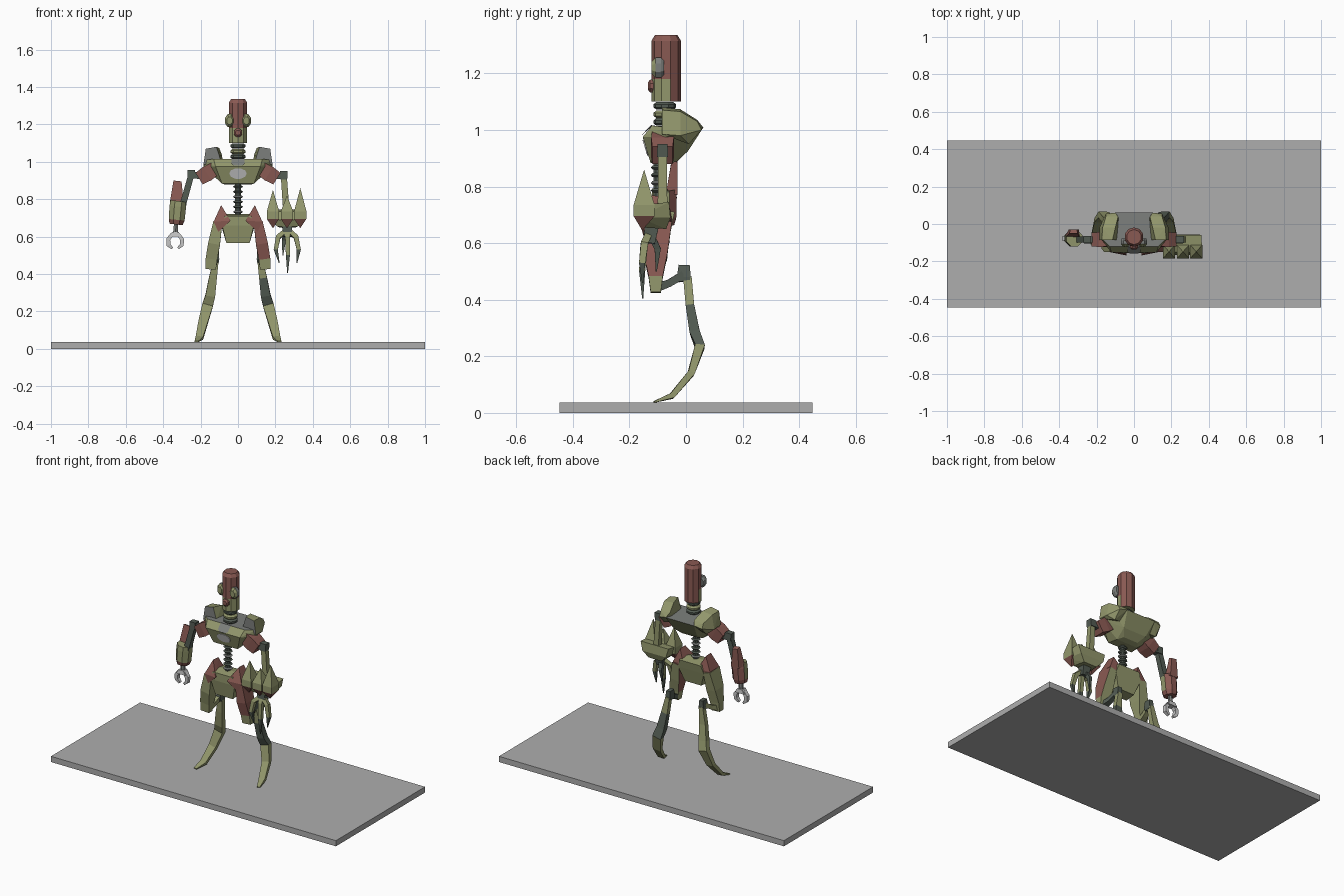
import bpy, bmesh, math
from mathutils import Vector

COL = {"slab grey": (.42, .42, .42), "olive": (.29, .31, .15), "rust red": (.25, .10, .085),
       "dark green grey": (.085, .105, .085), "mid grey": (.2, .21, .2), "pale grey": (.58, .58, .58)}
NAMES = list(COL)
MATS = []
for n, c in COL.items():
    m = bpy.data.materials.new(n)
    m.diffuse_color = (*c, 1)
    MATS.append(m)
O, R, D, G, P = "olive", "rust red", "dark green grey", "mid grey", "pale grey"


def finish(name, bm, rule):
    """rule: a colour, or a function of face centre and normal giving one"""
    bmesh.ops.recalc_face_normals(bm, faces=bm.faces)
    bm.normal_update()
    me = bpy.data.meshes.new(name)
    for m in MATS:
        me.materials.append(m)
    for f in bm.faces:
        c = rule(f.calc_center_median(), f.normal) if callable(rule) else rule
        f.material_index = NAMES.index(c)
    bm.to_mesh(me)
    bm.free()
    ob = bpy.data.objects.new(name, me)
    bpy.context.collection.objects.link(ob)
    return ob


def hull(name, pts, rule):
    bm = bmesh.new()
    for p in pts:
        bm.verts.new(p)
    bmesh.ops.convex_hull(bm, input=bm.verts)
    bmesh.ops.dissolve_limit(bm, angle_limit=.01, verts=bm.verts, edges=bm.edges)
    return finish(name, bm, rule)


def loft(name, st, rule, sides=4):
    """stations (x, y, z, half width, half depth) joined into a tube"""
    bm = bmesh.new()
    rings = []
    for i, s in enumerate(st):
        t = (Vector(st[min(i + 1, len(st) - 1)][:3]) - Vector(st[max(i - 1, 0)][:3])).normalized()
        ax = Vector((1, 0, 0)) if abs(t.x) < .8 else Vector((0, 1, 0))
        u = (ax - t * ax.dot(t)).normalized()
        v = t.cross(u)
        k = math.sqrt(2) if sides == 4 else 1
        ring = []
        for j in range(sides):
            a = 2 * math.pi * (j + .5) / sides
            ring.append(bm.verts.new(Vector(s[:3]) + u * s[3] * k * math.cos(a) + v * s[4] * k * math.sin(a)))
        rings.append(ring)
    for a, b in zip(rings, rings[1:]):
        for j in range(sides):
            k = (j + 1) % sides
            bm.faces.new((a[j], a[k], b[k], b[j]))
    bm.faces.new(rings[0])
    bm.faces.new(rings[-1])
    return finish(name, bm, rule)


def both(pts):
    return [(s * x, y, z) for x, y, z in pts for s in (-1, 1)]


# Base slab
hull("base_slab", [(x, y, z) for x in (-1, 1) for y in (-.447, .447) for z in (0, .036)], "slab grey")

# Head, eyes, nose and ringed neck
loft("head", [(0, -.07, 1.10, .052, .052), (0, -.07, 1.18, .052, .052), (0, -.07, 1.315, .052, .052),
              (0, -.07, 1.335, .04, .04)],
     lambda c, n: O if c.z < 1.18 and c.y < -.06 else R, 10)
for s in (-1, 1):
    x = s * .045
    loft("eye", [(x, -.078, 1.22, .022, .027), (x, -.088, 1.22, .026, .038), (x, -.108, 1.22, .026, .038),
                 (x, -.122, 1.22, .016, .022)], lambda c, n: O if n.y < -.5 else G, 8)
loft("nose", [(0, -.11, 1.155, .024, .026), (0, -.127, 1.155, .022, .024), (0, -.135, 1.155, .014, .014)], R, 8)
for i, z in enumerate((1.015, 1.042, 1.072)):
    loft("neck_ring", [(0, -.075, z, .032, .03), (0, -.075, z + .008, .043, .04), (0, -.075, z + .018, .043, .04),
                       (0, -.075, z + .027, .03, .03)], (D, O, D)[i], 10)

# Bowl shaped chest with painted spots
hull("chest", both([(.13, -.12, 1.015), (.18, -.07, 1.01), (.17, .0, 1.01), (.1, .062, 1.01),
                    (.12, -.153, .975), (.185, -.07, .975), (.085, -.125, .883), (.075, -.06, .88),
                    (.05, -.03, .89), (.08, .007, .925)]),
     lambda c, n: G if n.z > .9 else O)
# chest spot lies along the sloping front face
hull("chest_spot", [(.047 * math.cos(a), d - .153 + (.975 - z) * .305, z)
                    for a in [i * math.pi / 5 for i in range(10)]
                    for z in [.937 + .029 * math.sin(a)] for d in (-.004, .004)], P)
hull("collar_spot", both([(.035, -.151, .988), (.035, -.122, 1.018), (.02, -.159, .979), (.025, -.118, 1.014)]), G)
for s in (-1, 1):
    # Raised shoulder guard sloping to the back
    hull("shoulder_guard", [(s * x, y, z) for x, y, z in
         [(.09, -.085, 1.0), (.115, -.085, 1.08), (.172, -.085, 1.07), (.185, -.085, .985),
          (.10, -.02, 1.073), (.168, -.02, 1.065), (.185, -.02, .98), (.085, .04, 1.035), (.15, .04, 1.03),
          (.10, .06, 1.01), (.15, .055, 1.0), (.15, .01, .95), (.08, .0, .96)]],
         lambda c, n: G if n.y < -.8 else O)
    # Rust shoulder joint
    loft("shoulder_joint", [(s * .12, -.083, .965, .037, .036), (s * .165, -.083, .937, .04, .042),
                            (s * .208, -.083, .91, .036, .036)], R)

# Spine of stacked rings
loft("spine_core", [(0, -.1, .70, .016, .016), (0, -.1, .89, .016, .016)], D, 8)
for i in range(6):
    z = .725 + i * .027
    loft("spine_ring", [(0, -.1, z, .02, .02), (0, -.1, z + .007, .029, .026), (0, -.1, z + .014, .02, .02)],
         D if i % 3 else G, 8)

# Pelvis bowl and hips
hull("pelvis", both([(.07, -.155, .71), (.085, -.1, .72), (.075, -.04, .71), (.085, -.155, .66), (.09, -.05, .66),
                     (.062, -.14, .565), (.058, -.07, .57)]), O)
for s in (-1, 1):
    hull("hip_joint", [(s * x, y, z) for x, y, z in
         [(.09, -.12, .768), (.09, -.07, .765), (.13, -.15, .68), (.13, -.055, .68), (.04, -.168, .685),
          (.05, -.045, .685), (.105, -.15, .625), (.105, -.06, .625)]], R)
    # Thigh guard, rust on the right leg
    loft("thigh", [(s * .108, -.1, .675, .024, .05), (s * .128, -.108, .56, .032, .042),
                   (s * .142, -.107, .48, .031, .025), (s * .146, -.107, .425, .028, .018)],
         (lambda c, n: R if c.z > .5 and n.y < .5 else O) if s > 0 else O)
    loft("thigh_link", [(s * .142, -.11, .44, .022, .016), (s * .13, -.06, .458, .016, .013),
                        (s * .12, -.01, .488, .013, .014)], O if s < 0 else D)
    loft("knee", [(s * .118, -.006, .465, .016, .02), (s * .117, -.008, .48, .017, .024),
                  (s * .115, -.006, .522, .013, .02)], D)
    # Backward curved blade shin
    loft("shin", [(s * .117, .005, .48, .014, .015), (s * .134, .014, .38, .021, .015),
                  (s * .148, .031, .285, .026, .018), (s * .162, .049, .235, .029, .017),
                  (s * .187, .018, .14, .025, .012), (s * .206, -.05, .06, .02, .01),
                  (s * .222, -.112, .039, .01, .003)],
         (lambda c, n: D if .2 < c.z < .4 else O) if s > 0 else O)

# Both upper arms: elbow knuckle and thin rod
for s, ex, ez, wx, wz in ((-1, -.25, .93, -.295, .77), (1, .245, .925, .258, .74)):
    loft("arm_link", [(s * .19, -.083, .925, .018, .018), (ex, -.083, ez, .016, .018)], D)
    loft("arm_knuckle", [(ex, -.083, ez + .025, .021, .018), (ex, -.083, ez - .02, .018, .02)], D)
    loft("upper_arm", [(ex, -.083, ez, .016, .015), (wx, -.083, wz, .017, .017)],
         D if s < 0 else O)

# Left forearm: cylinder sleeve, rust back plate, pincer
loft("sleeve", [(-.318, -.077, .79, .047, .046), (-.322, -.077, .76, .048, .048), (-.328, -.077, .69, .046, .046),
                (-.331, -.077, .665, .038, .038)], lambda c, n: R if c.z < .69 or n.y > .6 else O, 8)
hull("sleeve_plate", [(x, y, z) for x, y, z in
     [(-.345, -.05, .90), (-.302, -.05, .895), (-.34, -.03, .89), (-.305, -.03, .885), (-.365, -.07, .78),
      (-.29, -.07, .78), (-.35, -.03, .77), (-.295, -.03, .77)]], R)
loft("wrist", [(-.331, -.077, .67, .013, .013), (-.335, -.077, .61, .015, .015)], G, 6)
loft("palm", [(-.335, -.077, .625, .018, .018), (-.335, -.077, .60, .032, .02)], P)
for s in (-1, 1):
    x = -.336
    loft("pincer", [(x + s * .018, -.077, .612, .009, .012), (x + s * .037, -.077, .585, .011, .013),
                    (x + s * .035, -.077, .555, .011, .012), (x + s * .015, -.077, .537, .006, .008)], P)

# Right forearm: wide gauntlet shell with spikes
hull("gauntlet", [(x, y, z) for x, y, z in
     [(.165, -.06, .745), (.36, -.06, .745), (.16, -.15, .735), (.365, -.15, .735), (.18, -.055, .69),
      (.345, -.055, .69), (.17, -.165, .69), (.36, -.165, .69), (.22, -.07, .65), (.31, -.07, .65),
      (.21, -.15, .655), (.32, -.15, .655)]], O)
for x, top in ((.187, .85), (.262, .82), (.333, .86)):
    hull("gauntlet_spike", [(x, -.148, top), (x, -.155, .645)] +
         [(x + a * .033, -.148 + b * .037, z) for a in (-1, 1) for b in (-1, 1) for z in (.735, .695)],
         lambda c, n: R if c.z < .69 and n.z < -.1 else O)
loft("gauntlet_wrist", [(.262, -.12, .67, .028, .026), (.265, -.13, .60, .022, .02)], D)

# Long clawed fingers
for a, b, c, zt in ((-.05, -.063, -.045, .46), (0, .002, .0, .405), (.045, .06, .05, .46)):
    m = (zt + .6) / 2
    loft("claw_finger", [(.265 + a * .3, -.135, .625, .012, .012), (.265 + a, -.147, .598, .013, .013),
                         (.265 + b, -.155, m, .011, .011), (.265 + c, -.153, zt, .002, .002)],
         lambda c, n: O if c.z > .53 else D)
loft("claw_thumb", [(.255, -.12, .62, .012, .012), (.245, -.1, .58, .011, .011), (.24, -.105, .5, .002, .002)], D)
